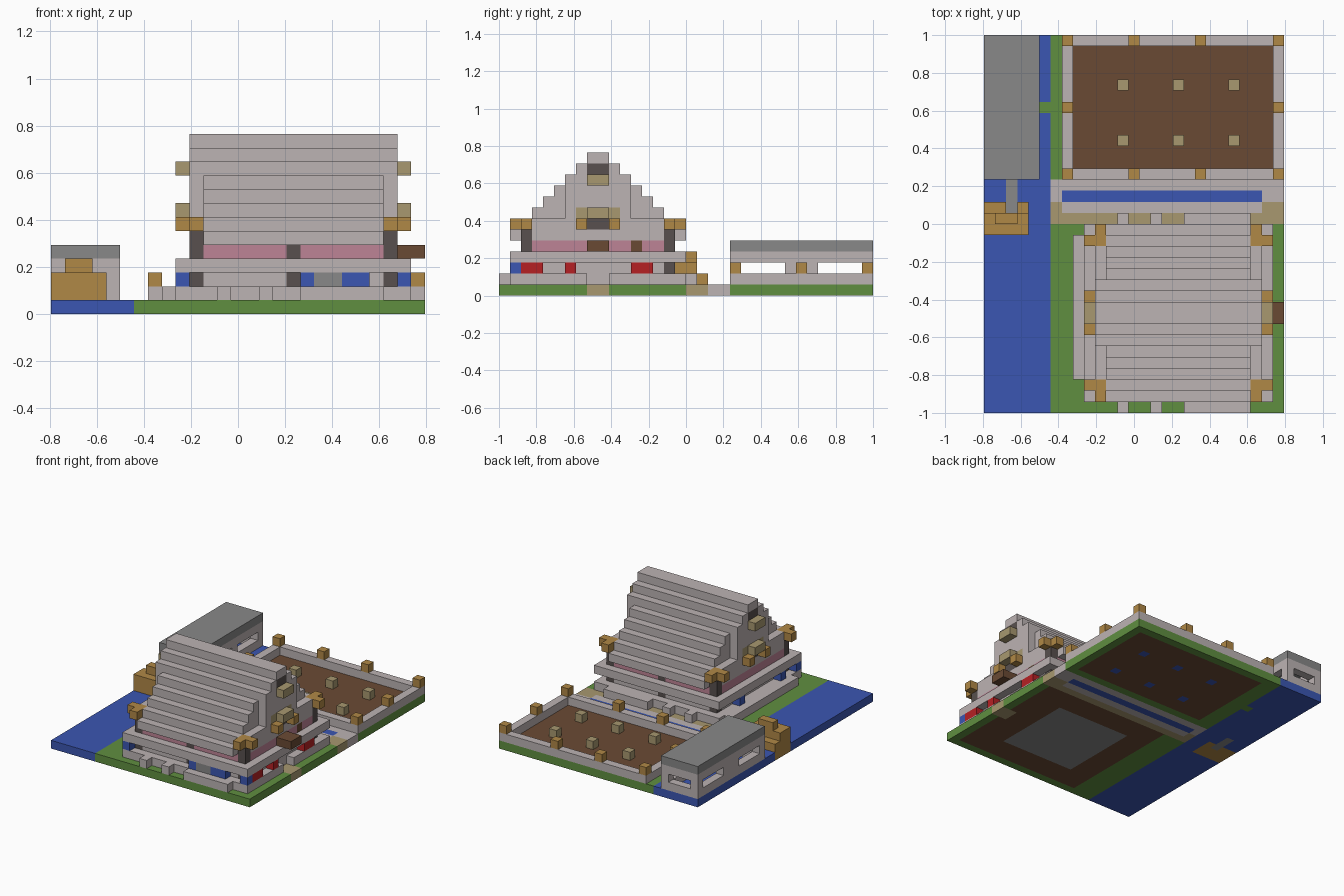
import bpy
import bmesh
from mathutils import Vector

cube = bpy.data.objects.get("Cube")
if cube:
    bpy.data.objects.remove(cube, do_unlink=True)

NX, NY = 27, 34
S = 2 / NY


def linear(v):
    v /= 255
    return v / 12.92 if v <= 0.04 else ((v + 0.055) / 1.055) ** 2.4


PALETTE = {
    "pale_stone": (188, 179, 179), "grass": (96, 143, 64), "water": (59, 86, 178),
    "soil": (106, 74, 52), "timber": (176, 136, 70), "straw": (168, 152, 112),
    "dark_wood": (88, 80, 78), "slate": (136, 136, 136), "pink_wall": (190, 132, 150),
    "red_flower": (182, 32, 36),
}
NAMES = list(PALETTE)
MATS = []
for name, rgb in PALETTE.items():
    mat = bpy.data.materials.new(name)
    mat.use_nodes = True
    color = (*[linear(c) for c in rgb], 1)
    mat.diffuse_color = color
    mat.node_tree.nodes["Principled BSDF"].inputs["Base Color"].default_value = color
    MATS.append(mat)

cells = {}


def span(v):
    return range(v[0], v[1] + 1) if isinstance(v, tuple) else (v,)


def block(part, mat, i, j, k):
    """Fill a range of grid cells; later parts replace earlier ones."""
    for a in span(i):
        for b in span(j):
            for c in span(k):
                cells[a, b, c] = (part, NAMES.index(mat))


def carve(i, j, k):
    for a in span(i):
        for b in span(j):
            for c in span(k):
                cells.pop((a, b, c), None)


# Ground, lake and canal
block("ground", "grass", (6, 26), (0, 33), 0)
block("lake", "water", (0, 5), (0, 33), 0)
block("ground", "grass", 5, 27, 0)
block("ground", "soil", (9, 25), (1, 16), 0)
block("sand_path", "straw", (6, 26), (17, 18), 0)
block("stone_path", "pale_stone", (7, 24), 18, 0)
block("stone_path", "pale_stone", (6, 26), (19, 20), 0)
block("canal", "water", (7, 24), 19, 0)
block("door_path", "straw", (25, 26), (8, 9), 0)
block("foundation", "slate", (12, 21), (4, 13), 0)

# Walled garden with posts and straw bales
block("garden_wall", "pale_stone", (7, 26), (21, 33), 1)
carve((8, 25), (22, 32), 1)
block("garden_soil", "soil", (8, 25), (22, 32), 0)
for j in (21, 33):
    for i in (7, 13, 19, 26):
        block("garden_posts", "timber", i, j, 2)
for i in (7, 26):
    block("garden_posts", "timber", i, 27, 2)
for i in (12, 17, 22):
    for j in (24, 29):
        block("irrigation", "water", i, j, 0)
        block("straw_bales", "straw", i, j, 1)

# Lakeside shed with long window openings
block("shed_walls", "pale_stone", (0, 4), (21, 33), (1, 3))
carve((1, 3), (22, 32), (1, 3))
for j in ((22, 25), (29, 32)):
    carve((0, 4), j, 2)
carve((1, 3), (21, 33), 2)
carve(4, 27, (1, 2))
block("shed_roof", "slate", (0, 4), (21, 33), 4)

# Jetty and boat
block("jetty", "slate", 2, (18, 20), 0)
block("boat", "timber", (0, 3), (16, 17), (0, 2))
block("boat", "timber", (1, 2), 17, 3)
for i in ((0, 1), 3):
    block("boat", "timber", i, 18, (0, 1))

# Ground floor and planters
block("planters", "pale_stone", (9, 25), (1, 16), 1)
block("planters", "pale_stone", 8, (3, 15), 1)
for j in (0, 17):
    for i in (12, 15, (18, 23)):
        block("planters", "pale_stone", i, j, 1)
block("lower_walls", "pale_stone", (10, 24), (2, 15), (1, 2))
carve(25, (8, 9), 1)
for i in (9, 18, (21, 22)):
    block("blue_flowers", "water", i, 1, 2)
block("planter_stones", "slate", (19, 20), 1, 2)
block("blue_flowers", "water", 25, 1, 2)
block("red_flowers", "red_flower", 25, 2, 2)
for j in (3, 6, (12, 13)):
    block("red_flowers", "red_flower", 25, j, 2)
for j in (4, 12):
    block("blue_flowers", "water", 9, j, 2)

# Upper floor on its wide platform
block("platform", "pale_stone", (9, 25), (1, 16), 3)
block("upper_walls", "pink_wall", (10, 24), (2, 15), 4)
block("eaves", "pale_stone", (10, 24), (2, 15), 5)
block("shutter", "soil", 24, 12, 4)
block("balcony", "soil", (25, 26), (8, 9), 4)

# Stepped roof; lower courses stop one cell short of the gables
block("roof", "pale_stone", (11, 23), (1, 16), 5)
block("roof", "pale_stone", (10, 24), (2, 15), 6)
for k in range(7, 13):
    half = 13 - k
    block("roof", "pale_stone", (11, 23), (9 - half, 8 + half), k)
    half = min(half, 3)
    block("roof", "pale_stone", (10, 24), (9 - half, 8 + half), k)

# Corner pillars and gable beams, mirrored in both directions
for wall, outer in ((10, 9), (24, 25)):
    for j, edge in ((2, 1), (15, 16)):
        block("pillars", "dark_wood", wall, j, (1, 2))
        block("pillars", "dark_wood", wall, j, (4, 5))
        block("beam_ends", "timber", outer, j, 6)
        block("beam_ends", "timber", wall, (min(j, edge), max(j, edge)), 6)
    for j in (7, 10):
        block("beam_ends", "timber", wall, j, 6)
        block("beam_ends", "timber", outer, j, 6)
    block("gable_windows", "dark_wood", wall, (8, 9), 6)
    block("gable_windows", "dark_wood", wall, (8, 9), 11)
    block("gable_awnings", "straw", wall, (7, 10), 7)
    for k in (7, 10):
        block("gable_awnings", "straw", outer, (8, 9), k)
        block("gable_awnings", "straw", wall, (8, 9), k)
for j in (2, 15):
    block("pillars", "dark_wood", 17, j, 2)
    block("pillars", "dark_wood", 17, j, 4)

# Mesh each part, keeping only exposed cell faces
parts = {}
for pos, (part, mat) in cells.items():
    parts.setdefault(part, []).append((pos, mat))

for part, members in parts.items():
    bm = bmesh.new()
    verts = {}

    def corner(p):
        key = tuple(p)
        if key not in verts:
            verts[key] = bm.verts.new(((p[0] - NX / 2) * S, (p[1] - NY / 2) * S, p[2] * S))
        return verts[key]

    for pos, mat in members:
        for axis in range(3):
            for side in (0, 1):
                near = list(pos)
                near[axis] += 2 * side - 1
                if tuple(near) in cells:
                    continue
                base, u, v = Vector(pos), Vector((0, 0, 0)), Vector((0, 0, 0))
                base[axis] += side
                u[(axis + 1) % 3] = 1
                v[(axis + 2) % 3] = 1
                loop = [base, base + u, base + u + v, base + v]
                if not side:
                    loop.reverse()
                face = bm.faces.new([corner(p) for p in loop])
                face.material_index = mat
    mesh = bpy.data.meshes.new(part)
    bm.to_mesh(mesh)
    bm.free()
    for mat in MATS:
        mesh.materials.append(mat)
    bpy.context.collection.objects.link(bpy.data.objects.new(part, mesh))
